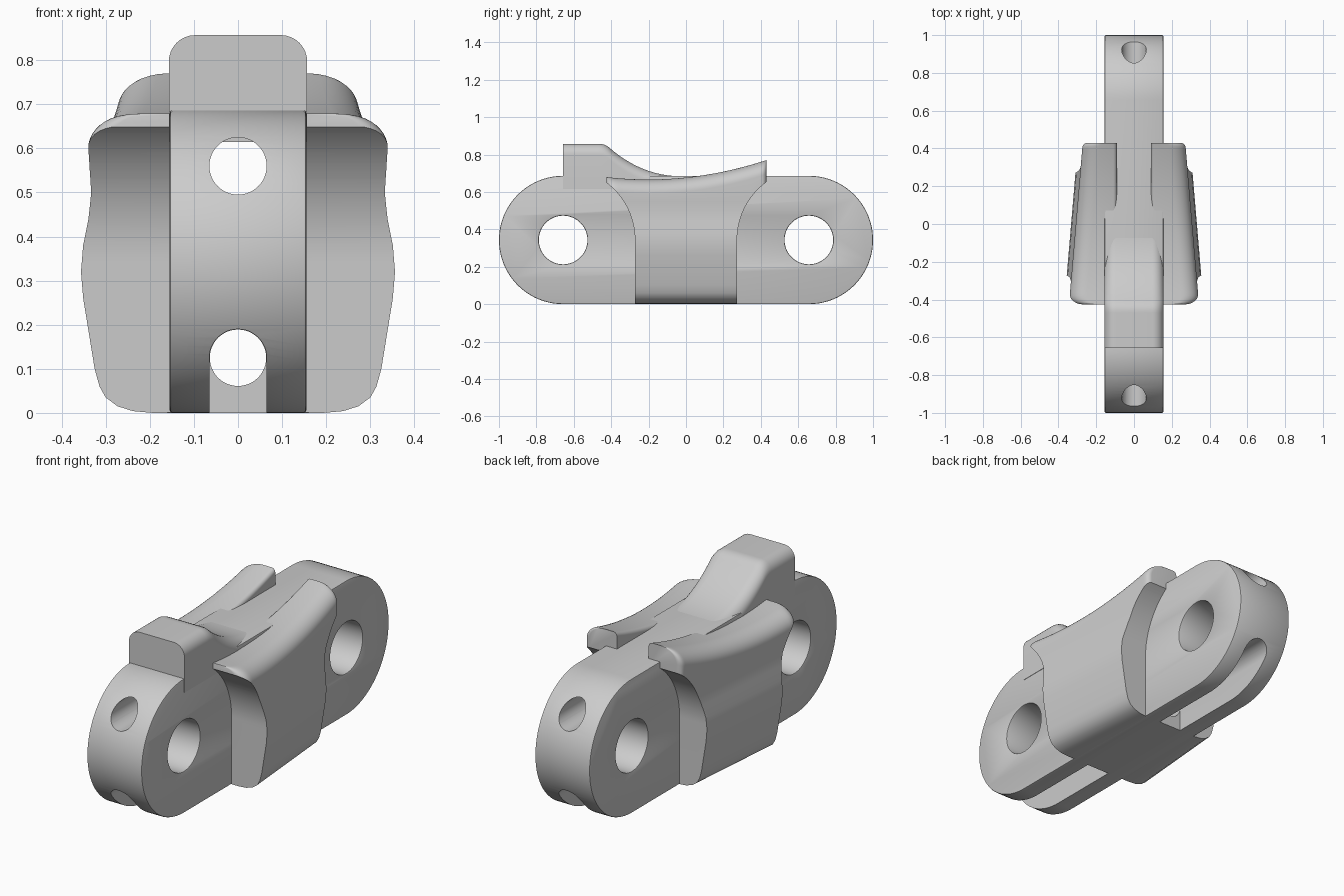
import bpy, bmesh, math

if "Cube" in bpy.data.objects:
    bpy.data.objects.remove(bpy.data.objects["Cube"], do_unlink=True)

grey = bpy.data.materials.new("plain grey")
grey.use_nodes = True
grey.diffuse_color = (0.6, 0.6, 0.6, 1)
grey.node_tree.nodes["Principled BSDF"].inputs["Base Color"].default_value = (0.6, 0.6, 0.6, 1)

PIN_Y, PIN_Z, END_R = 0.657, 0.343, 0.343
HALF_W = 0.155
BORE_R = 0.065


def loft(name, rings):
    """Skin a closed solid through rings with equal point counts."""
    bm = bmesh.new()
    loops = [[bm.verts.new(p) for p in ring] for ring in rings]
    n = len(loops[0])
    for a, b in zip(loops, loops[1:]):
        for i in range(n):
            j = (i + 1) % n
            bm.faces.new((a[i], a[j], b[j], b[i]))
    bm.faces.new(loops[0])
    bm.faces.new(loops[-1])
    bmesh.ops.recalc_face_normals(bm, faces=bm.faces)
    mesh = bpy.data.meshes.new(name)
    bm.to_mesh(mesh)
    bm.free()
    obj = bpy.data.objects.new(name, mesh)
    bpy.context.collection.objects.link(obj)
    mesh.materials.append(grey)
    return obj


def extrude_x(name, profile, half):
    return loft(name, [[(x, y, z) for y, z in profile] for x in (-half, half)])


def extrude_y(name, profile, y0, y1):
    return loft(name, [[(x, y, z) for x, z in profile] for y in (y0, y1)])


def arc(cx, cy, r, start, end, n):
    return [(cx + r * math.cos(math.radians(start + (end - start) * i / n)),
             cy + r * math.sin(math.radians(start + (end - start) * i / n)))
            for i in range(n + 1)]


def circle(cx, cy, r, n=64):
    return arc(cx, cy, r, 0, 360, n)[:-1]


def apply(obj, kind, **settings):
    mod = obj.modifiers.new(kind.title(), kind)
    for key, value in settings.items():
        setattr(mod, key, value)
    bpy.context.view_layer.objects.active = obj
    bpy.ops.object.modifier_apply(modifier=mod.name)


def cut(obj, cutter):
    cutter.hide_render = True
    apply(obj, 'BOOLEAN', operation='DIFFERENCE', solver='EXACT', object=cutter)
    bpy.data.objects.remove(cutter, do_unlink=True)


def smooth(obj, angle=35):
    bpy.ops.object.select_all(action='DESELECT')
    obj.select_set(True)
    bpy.context.view_layer.objects.active = obj
    bpy.ops.object.shade_smooth_by_angle(angle=math.radians(angle))


# Link body: a round-ended bar with two pin holes and softened rims
link = extrude_x("link_body", arc(PIN_Y, PIN_Z, END_R, -90, 90, 48)
                 + arc(-PIN_Y, PIN_Z, END_R, 90, 270, 48), HALF_W)
for side in (-1, 1):
    cut(link, extrude_x("pin_cutter", circle(side * PIN_Y, PIN_Z, 0.13), 0.3))
apply(link, 'BEVEL', width=0.006, segments=2, limit_method='ANGLE',
      angle_limit=math.radians(60))

# Lengthwise bores, the lower one opening into a slot at each end
cut(link, extrude_y("upper_bore_cutter", circle(0, 0.56, BORE_R, 48), -1.2, 1.2))
cut(link, extrude_y("lower_bore_cutter", circle(0, 0.125, BORE_R - 0.001, 48), -0.35, 0.35))
arch = arc(0, 0.125, BORE_R, 0, 180, 24) + [(-BORE_R, -0.1), (BORE_R, -0.1)]
for side in (-1, 1):
    cut(link, extrude_y("slot_cutter", arch, side * 0.275, side * 1.2))
smooth(link)


# Tooth: rounded top that sweeps down into the link
def tooth_top(y):
    if y < -0.45:
        return 0.857
    t = min(1, (y + 0.45) / 0.45)
    slope = 0.683 + 0.19 * (1 - t) ** 2.3
    return min(slope, 0.857 - 0.35 * (y + 0.45))


rings = []
for y in [-PIN_Y] + [-0.47 + 0.47 * i / 28 for i in range(29)]:
    h, w, r = tooth_top(y), 0.157, 0.06
    ring = [(w, 0.615)] + arc(w - r, h - r, r, 0, 90, 8)
    ring += [(-x, z) for x, z in reversed(ring)]
    rings.append([(x, y, z) for x, z in ring])
smooth(loft("tooth", rings))

# Side wings: waisted outer face, saddle top, narrowing toward the back
OUTLINE = [(0, 0.17), (0.004, 0.215), (0.015, 0.25), (0.035, 0.277), (0.06, 0.291),
           (0.1, 0.302), (0.18, 0.315), (0.26, 0.328), (0.32, 0.333), (0.38, 0.328),
           (0.44, 0.315), (0.5, 0.307), (0.55, 0.308)]


def wing_section(y):
    h = 0.677 + 0.105 * y + 0.26 * y * y
    # rounded vertical corners at both ends
    inset = 0
    for gap, r in ((y + 0.425, 0.05), (0.43 - y, 0.025)):
        if gap < r:
            inset += r - math.sqrt(max(0, r * r - (r - gap) ** 2))
    shift = -0.085 * y - inset
    points = [(x + shift, z) for z, x in OUTLINE]
    # softened upper edge
    for i in range(11):
        a = math.radians(9 * i)
        points.append((0.308 + shift - 0.09 * (1 - math.cos(a)),
                       h - 0.075 * (1 - math.sin(a))))
    points += arc(0.11, h - 0.02, 0.02, 90, 180, 5)
    points.append((0.09, 0.001))
    return [(x, y, z) for x, z in points]


steps = 40
stations = [0.0025 - 0.4275 * math.cos(math.pi * i / steps) for i in range(steps + 1)]
wings = loft("side_wings", [wing_section(y) for y in stations])

# Clear a round space about each pin
for side in (-1, 1):
    clearance = [(side * y, z) for y, z in
                 arc(PIN_Y, PIN_Z, 0.384, 90, 180, 40) + [(0.273, -0.2), (PIN_Y, -0.2)]]
    cut(wings, extrude_x("clearance_cutter", clearance, 0.6))
apply(wings, 'MIRROR', use_axis=(True, False, False), use_mirror_merge=False)
smooth(wings, 40)
